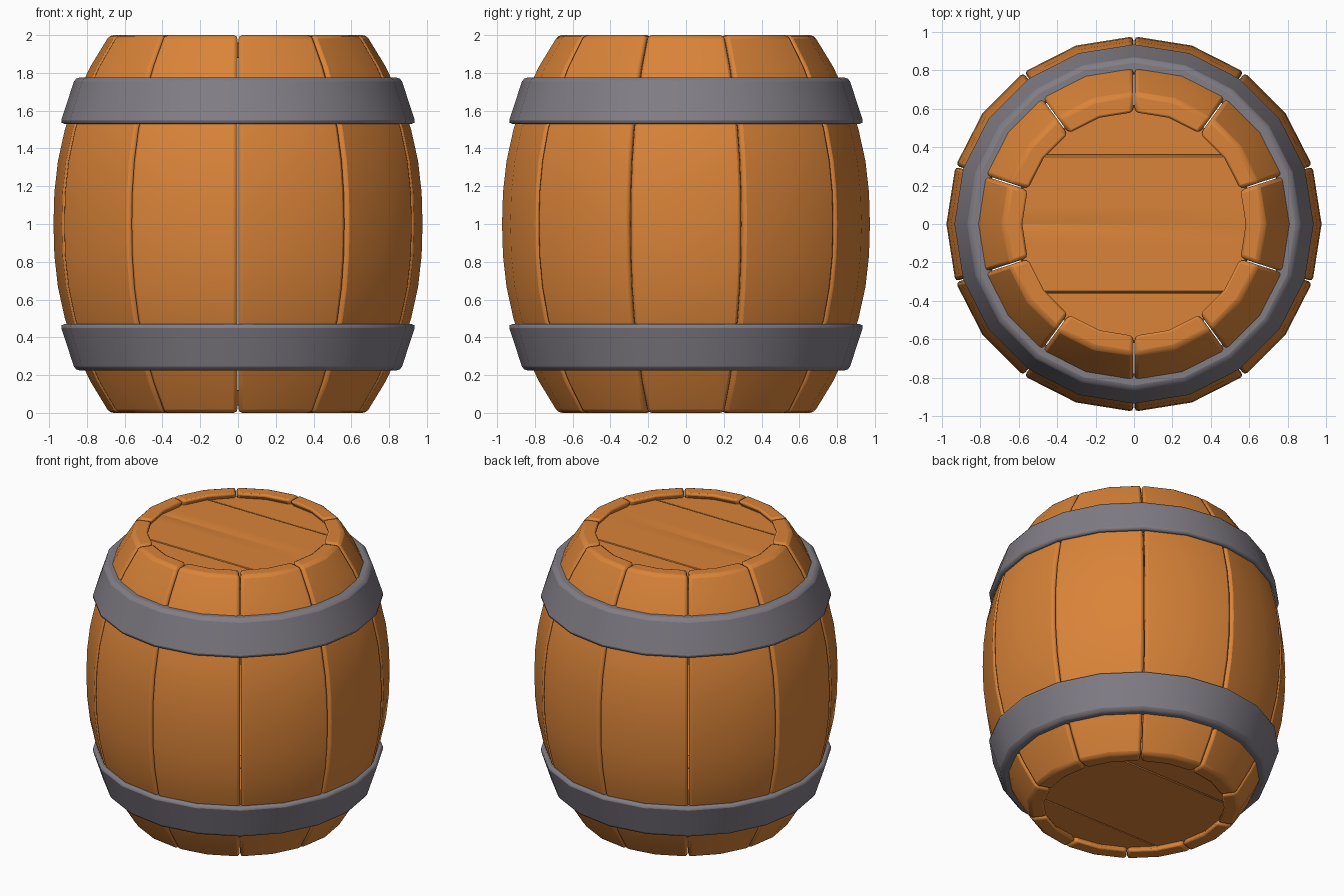
import bpy, bmesh, math
from mathutils import Vector

if "Cube" in bpy.data.objects:
    bpy.data.objects.remove(bpy.data.objects["Cube"])

STAVES = 10


def material(name, rgb):
    m = bpy.data.materials.new(name)
    m.diffuse_color = (*rgb, 1)
    m.use_nodes = True
    m.node_tree.nodes["Principled BSDF"].inputs["Base Color"].default_value = m.diffuse_color
    return m


wood = material("warm_wood", (0.70, 0.23, 0.04))
iron = material("grey_iron", (0.22, 0.205, 0.235))


def finish(bm, name, mat, bevel, segments=2):
    bmesh.ops.recalc_face_normals(bm, faces=bm.faces)
    me = bpy.data.meshes.new(name)
    bm.to_mesh(me)
    bm.free()
    me.materials.append(mat)
    ob = bpy.data.objects.new(name, me)
    bpy.context.collection.objects.link(ob)
    mod = ob.modifiers.new("rounded_edges", 'BEVEL')
    mod.width, mod.segments = bevel, segments
    mod.limit_method, mod.angle_limit = 'ANGLE', math.radians(40)
    bpy.ops.object.select_all(action='DESELECT')
    ob.select_set(True)
    bpy.context.view_layer.objects.active = ob
    bpy.ops.object.shade_smooth_by_angle(angle=math.radians(40))
    return ob


def bulge(z):
    return 0.977 - 0.297 * abs(z - 1) ** 2.3


# Staves: curved planks with a narrow gap between neighbours
def stave(i):
    bm = bmesh.new()
    mid, half = i * math.tau / STAVES, math.pi / STAVES
    rows, n = [], 12
    for k in range(n + 1):
        z = 2 * k / n
        row = []
        for r, sides in ((bulge(z), (-1, 0, 1)), (bulge(z) - 0.107, (1, 0, -1))):
            for s in sides:
                a = mid + s * (half - 0.003 / r)
                row.append(bm.verts.new((r * math.cos(a), r * math.sin(a), z)))
        rows.append(row)
    for lo, hi in zip(rows, rows[1:]):
        for j in range(6):
            q = (j + 1) % 6
            bm.faces.new((lo[j], lo[q], hi[q], hi[j]))
    for row in (rows[0], rows[-1]):
        bm.faces.new((row[0], row[1], row[4], row[5]))
        bm.faces.new((row[1], row[2], row[3], row[4]))
    finish(bm, f"stave_{i + 1}", wood, 0.02)


for i in range(STAVES):
    stave(i)


# Hoops: tapered bands, one mirrored to the other end
def hoop(name, flip):
    section = [(0.77, 1.775), (0.862, 1.775), (0.942, 1.53), (0.86, 1.53)]
    bm = bmesh.new()
    rings = []
    for k in range(20):
        a = k * math.tau / 20
        rings.append([bm.verts.new((r * math.cos(a), r * math.sin(a),
                                    2 - z if flip else z)) for r, z in section])
    for k in range(20):
        a, b = rings[k], rings[(k + 1) % 20]
        for j in range(4):
            q = (j + 1) % 4
            bm.faces.new((a[j], b[j], b[q], a[q]))
    finish(bm, name, iron, 0.022)


hoop("upper_hoop", False)
hoop("lower_hoop", True)


# Heads: discs sliced into four planks, slightly recessed
def head_plank(name, z, y0, y1):
    bm = bmesh.new()
    bmesh.ops.create_cone(bm, cap_ends=True, segments=40,
                          radius1=0.62, radius2=0.62, depth=0.08)
    bmesh.ops.translate(bm, verts=bm.verts, vec=(0, 0, z))
    for y, d in ((y0, -1), (y1, 1)):
        if abs(y) > 0.6:
            continue
        geom = bm.verts[:] + bm.edges[:] + bm.faces[:]
        cut = bmesh.ops.bisect_plane(bm, geom=geom, plane_co=Vector((0, y, 0)),
                                     plane_no=Vector((0, d, 0)), clear_outer=True)
        edges = [e for e in cut["geom_cut"] if isinstance(e, bmesh.types.BMEdge)]
        bmesh.ops.holes_fill(bm, edges=edges, sides=0)
    finish(bm, name, wood, 0.01, 1)


cuts = [-0.7, -0.36, 0, 0.36, 0.7]
for end, z in (("top", 1.92), ("bottom", 0.08)):
    for i in range(4):
        head_plank(f"{end}_head_plank_{i + 1}", z, cuts[i], cuts[i + 1])
